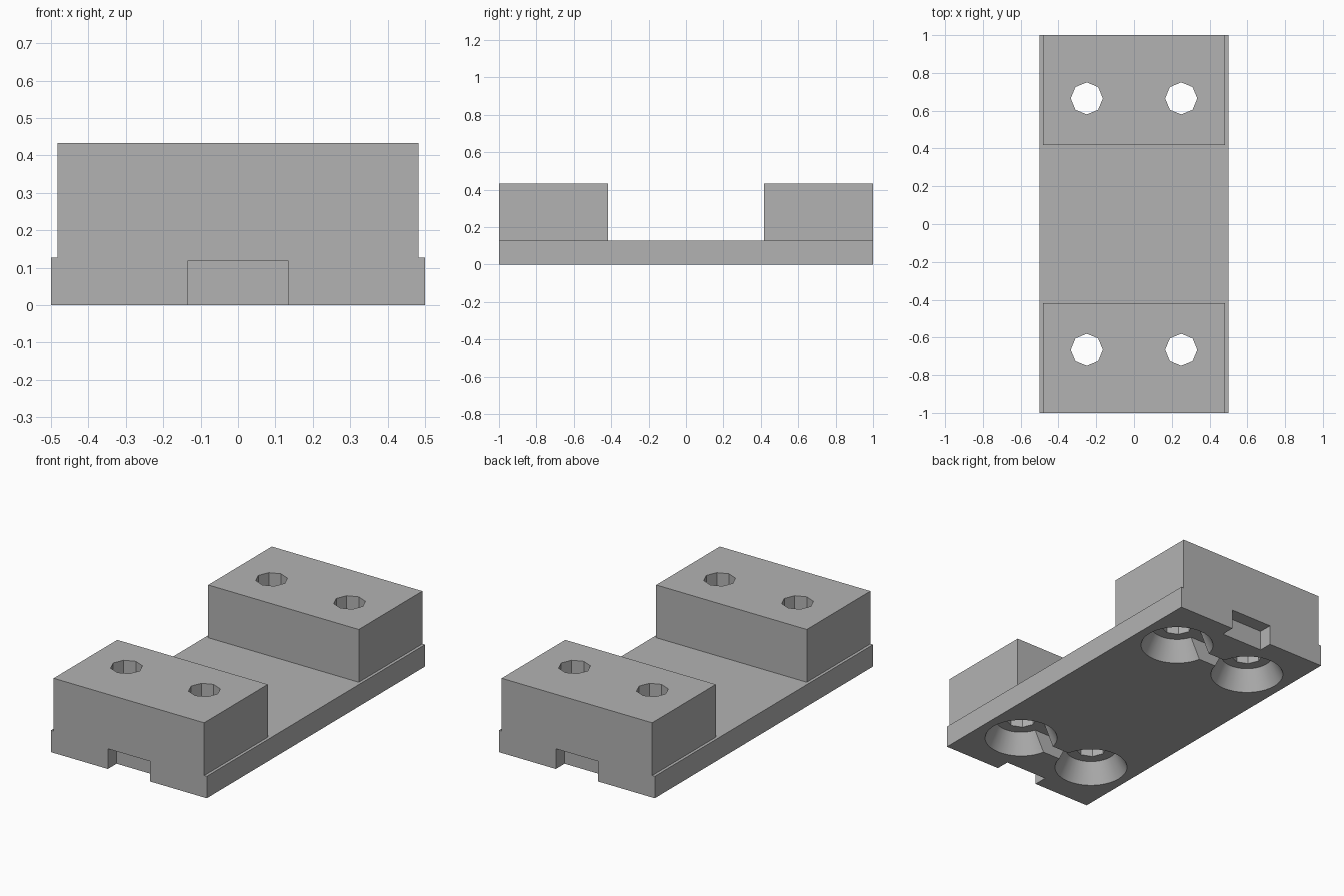
import bpy, bmesh, math
from mathutils import Matrix

if "Cube" in bpy.data.objects:
    bpy.data.objects.remove(bpy.data.objects["Cube"])

HEIGHT, BASE_H, POCKET_H = 0.433, 0.127, 0.117
BLOCK_X, BLOCK_Y = 0.483, 0.417
HOLE_X, HOLE_Y = 0.25, 0.665

grey = bpy.data.materials.new("plain grey")
grey.diffuse_color = (0.45, 0.45, 0.45, 1)
grey.use_nodes = True
grey.node_tree.nodes["Principled BSDF"].inputs["Base Color"].default_value = grey.diffuse_color


def make_object(name, bm):
    mesh = bpy.data.meshes.new(name)
    bm.to_mesh(mesh)
    bm.free()
    mesh.materials.append(grey)
    obj = bpy.data.objects.new(name, mesh)
    bpy.context.collection.objects.link(obj)
    return obj


def box(name, x0, x1, y0, y1, z0, z1):
    bm = bmesh.new()
    bmesh.ops.create_cube(bm, size=1)
    bmesh.ops.scale(bm, vec=(x1 - x0, y1 - y0, z1 - z0), verts=bm.verts)
    bmesh.ops.translate(bm, vec=((x0 + x1) / 2, (y0 + y1) / 2, (z0 + z1) / 2), verts=bm.verts)
    return make_object(name, bm)


def cone(name, x, y, z0, z1, r0, r1, sides):
    bm = bmesh.new()
    bmesh.ops.create_cone(bm, cap_ends=True, segments=sides, radius1=r0, radius2=r1,
                          depth=z1 - z0, matrix=Matrix.Translation((x, y, (z0 + z1) / 2)))
    return make_object(name, bm)


# Solid bracket blank
bracket = box("mounting_bracket", -0.5, 0.5, -1, 1, 0, HEIGHT)

# Gap between the two raised blocks
cutters = [box("middle_gap", -0.7, 0.7, -BLOCK_Y, BLOCK_Y, BASE_H, 0.6)]

for s in (-1, 1):
    # Narrow shoulder along each long side
    cutters.append(box("side_shoulder", min(s * BLOCK_X, s * 0.7), max(s * BLOCK_X, s * 0.7),
                       -1.2, 1.2, BASE_H, 0.6))
    # Notch in the lower edge of each end
    cutters.append(box("end_notch", -0.135, 0.135, min(s * 0.92, s * 1.2), max(s * 0.92, s * 1.2),
                       -0.1, POCKET_H))
    # Channel joining each pair of countersinks
    cutters.append(box("joining_channel", -HOLE_X, HOLE_X, s * HOLE_Y - 0.04, s * HOLE_Y + 0.04,
                       -0.1, POCKET_H))
    for t in (-1, 1):
        # Eight-sided screw hole and the countersink below it
        cutters.append(cone("screw_hole", t * HOLE_X, s * HOLE_Y, -0.1, 0.6, 0.085, 0.085, 8))
        slope = (0.198 - 0.14) / POCKET_H
        cutters.append(cone("countersink", t * HOLE_X, s * HOLE_Y, -0.05, POCKET_H,
                            0.198 + 0.05 * slope, 0.14, 40))

for c in cutters:
    c.hide_render = True
    mod = bracket.modifiers.new(c.name, 'BOOLEAN')
    mod.operation = 'DIFFERENCE'
    mod.solver = 'EXACT'
    mod.object = c

# Bake the cuts and remove the helpers
bpy.context.view_layer.update()
graph = bpy.context.evaluated_depsgraph_get()
result = bpy.data.meshes.new_from_object(bracket.evaluated_get(graph))
bracket.modifiers.clear()
bracket.data = result
for c in cutters:
    bpy.data.objects.remove(c, do_unlink=True)

bpy.context.view_layer.objects.active = bracket
bracket.select_set(True)
bpy.ops.object.shade_smooth_by_angle(angle=math.radians(20))
